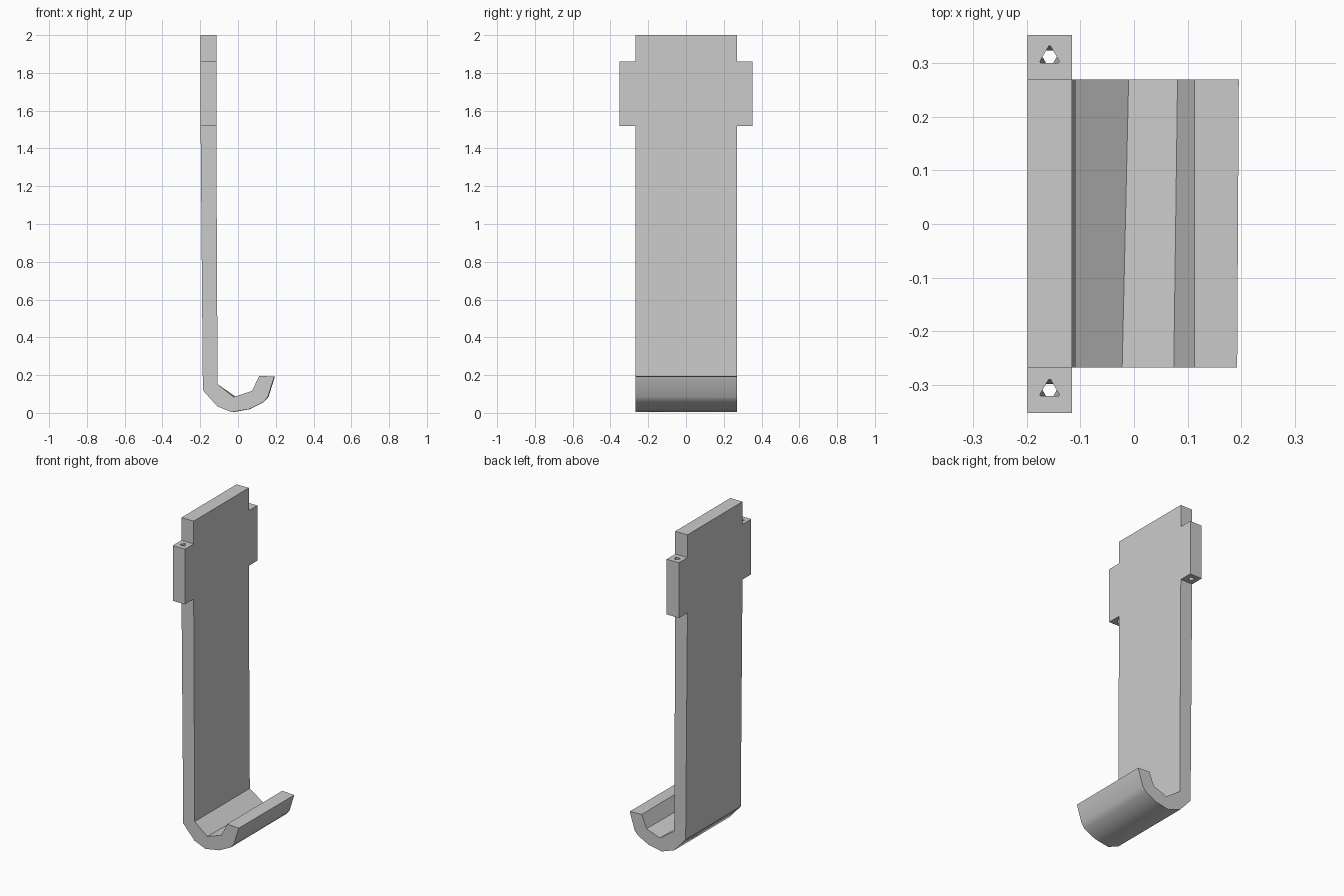
import bpy
import bmesh
from math import cos, sin, pi, radians

cube = bpy.data.objects.get("Cube")
if cube:
    bpy.data.objects.remove(cube, do_unlink=True)

grey = bpy.data.materials.new("plain grey")
grey.use_nodes = True
colour = (0.6, 0.6, 0.6, 1)
grey.diffuse_color = colour
grey.node_tree.nodes["Principled BSDF"].inputs["Base Color"].default_value = colour


def make_object(name, bm):
    bmesh.ops.recalc_face_normals(bm, faces=bm.faces[:])
    mesh = bpy.data.meshes.new(name)
    bm.to_mesh(mesh)
    bm.free()
    mesh.materials.append(grey)
    obj = bpy.data.objects.new(name, mesh)
    bpy.context.collection.objects.link(obj)
    return obj


# Matching outer and inner sides of the strap: x, z, and the x shift at the back end
outer = [(-0.198, 2, 0), (-0.198, 1.86, 0), (-0.198, 1.52, 0), (-0.186, 0.12, 0),
         (-0.11, 0.035, 0), (-0.035, 0.004, 0.012), (0.06, 0.02, 0.004),
         (0.137, 0.058, 0), (0.158, 0.085, 0.004), (0.192, 0.192, 0.003)]
inner = [(-0.115, 2, 0), (-0.115, 1.86, 0), (-0.115, 1.52, 0), (-0.108, 0.152, 0),
         (-0.022, 0.084, 0.012), (0.074, 0.116, 0.007), (0.113, 0.196, 0)]

# Strap and hook: two end outlines joined across the width
bm = bmesh.new()
ends = []
for y, shift in ((-0.267, 0), (0.269, 1)):
    ends.append([[bm.verts.new((x + dx * shift, y, z)) for x, z, dx in side]
                 for side in (outer, inner)])
rings = [o + i[::-1] for o, i in ends]
count = len(rings[0])
for k in range(count):
    n = (k + 1) % count
    bm.faces.new((rings[0][k], rings[0][n], rings[1][n], rings[1][k]))
tab_roots = []
for o, i in ends:
    bm.faces.new((o[0], o[1], i[1], i[0]))
    tab_roots.append(bm.faces.new((o[1], o[2], i[2], i[1])))
    bm.faces.new(o[2:] + i[:1:-1])
bmesh.ops.recalc_face_normals(bm, faces=bm.faces[:])

# Side tabs
for face in bmesh.ops.extrude_discrete_faces(bm, faces=tab_roots)["faces"]:
    for v in face.verts:
        v.co.y = 0.352 if v.co.y > 0 else -0.352
hook = make_object("strap_hook", bm)

# Screw holes through the tabs
bm = bmesh.new()
for y in (-0.309, 0.311):
    points = []
    for z, turn in ((1.9, pi / 2), (1.48, -pi / 2)):
        for k in range(3):
            a = turn + k * 2 * pi / 3
            points.append(bm.verts.new((-0.157 + 0.021 * cos(a), y + 0.021 * sin(a), z)))
    bmesh.ops.convex_hull(bm, input=points)
cutter = make_object("hole_cutter", bm)
cutter.hide_render = True

cut = hook.modifiers.new("holes", "BOOLEAN")
cut.operation = "DIFFERENCE"
cut.solver = "EXACT"
cut.object = cutter
bpy.ops.object.select_all(action="DESELECT")
hook.select_set(True)
bpy.context.view_layer.objects.active = hook
bpy.ops.object.modifier_apply(modifier=cut.name)
bpy.data.objects.remove(cutter, do_unlink=True)
bpy.ops.object.shade_smooth_by_angle(angle=radians(35))
